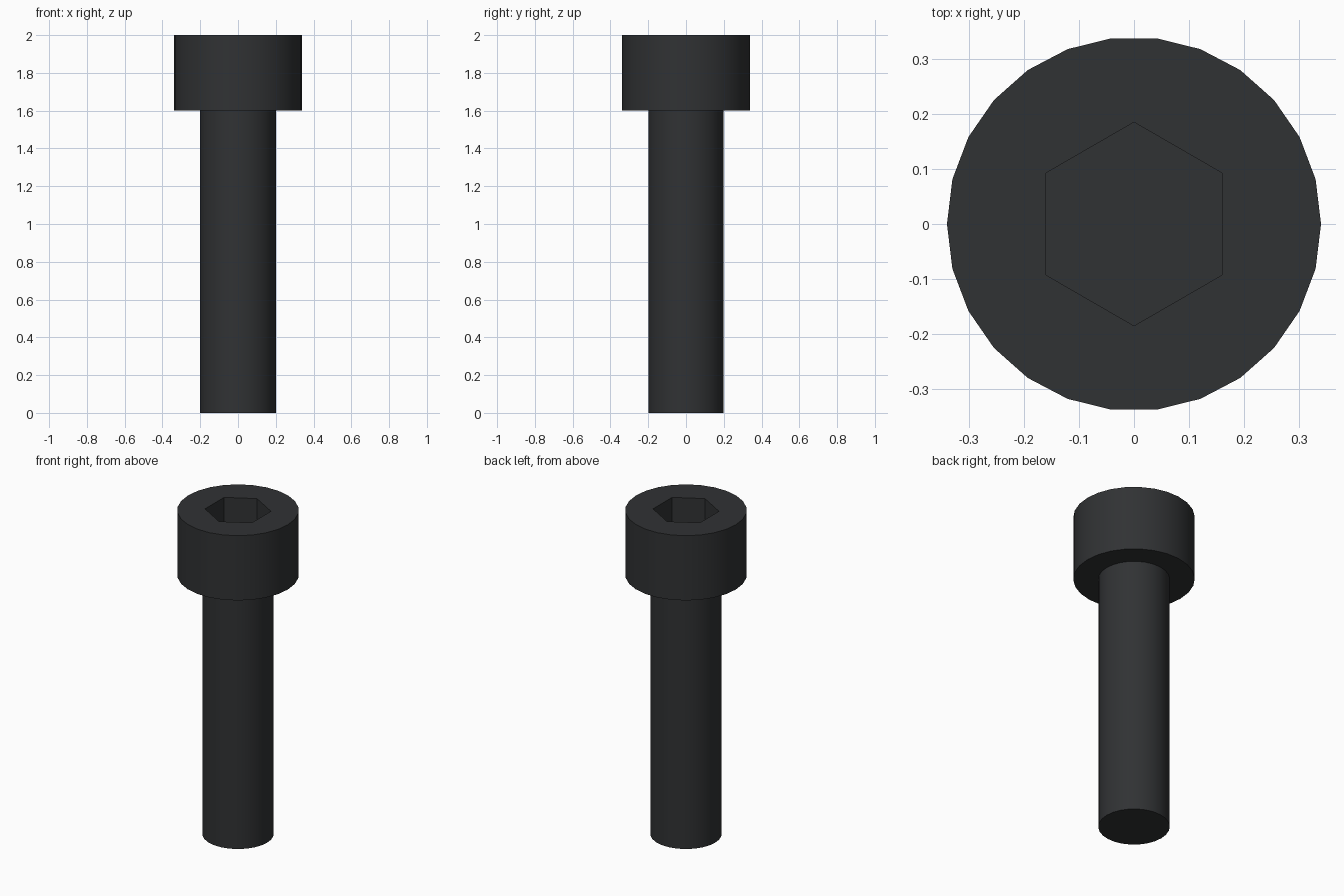
import bpy, bmesh
from math import cos, sin, tau

if "Cube" in bpy.data.objects:
    bpy.data.objects.remove(bpy.data.objects["Cube"])

SIDES = 26
bm = bmesh.new()


def ring(radius, z, sides=SIDES, turn=0.0):
    return [bm.verts.new((radius * cos(turn + tau * i / sides),
                          radius * sin(turn + tau * i / sides), z))
            for i in range(sides)]


def wall(a, b):
    n = len(a)
    for i in range(n):
        j = (i + 1) % n
        bm.faces.new((a[i], a[j], b[j], b[i]))


def loop_edges(r):
    return [bm.edges.get((r[i], r[(i + 1) % len(r)])) for i in range(len(r))]


# Shank and head outline, from the tip up to the head rim
rings = [ring(r, z) for r, z in ((0.2, 0), (0.2, 1.6), (0.34, 1.6), (0.34, 2))]
bm.faces.new(rings[0])
for lower, upper in zip(rings, rings[1:]):
    wall(lower, upper)

# Hexagonal socket with a flat floor
socket_rim = ring(0.185, 2.0, 6, tau / 12)
socket_floor = ring(0.185, 1.8, 6, tau / 12)
wall(socket_rim, socket_floor)
bm.faces.new(socket_floor)

# Flat top around the socket
bmesh.ops.triangle_fill(bm, use_beauty=True, normal=(0, 0, 1),
                        edges=loop_edges(rings[-1]) + loop_edges(socket_rim))
bmesh.ops.recalc_face_normals(bm, faces=bm.faces)

mesh = bpy.data.meshes.new("socket_head_bolt")
bm.to_mesh(mesh)
bm.free()
bolt = bpy.data.objects.new("socket_head_bolt", mesh)
bpy.context.collection.objects.link(bolt)

# Dark steel
steel = bpy.data.materials.new("dark_steel")
steel.diffuse_color = (0.03, 0.032, 0.034, 1)
steel.use_nodes = True
steel.node_tree.nodes["Principled BSDF"].inputs["Base Color"].default_value = steel.diffuse_color
mesh.materials.append(steel)

# Smooth round sides, sharp rims
bpy.context.view_layer.objects.active = bolt
bolt.select_set(True)
bpy.ops.object.shade_smooth_by_angle()
